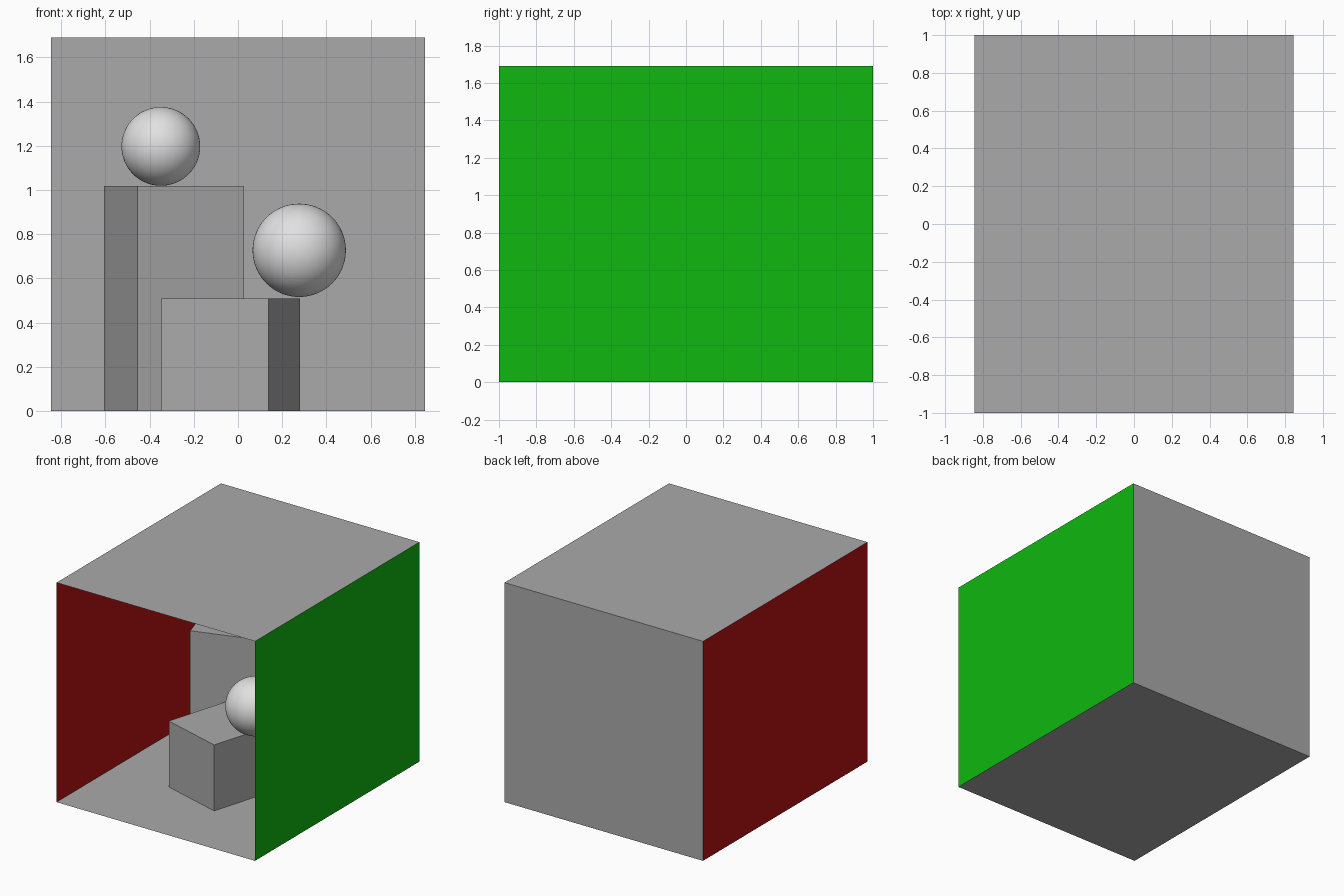
import bpy
import math

if "Cube" in bpy.data.objects:
    bpy.data.objects.remove(bpy.data.objects["Cube"])

HALF_W, HALF_D, HEIGHT = 0.845, 1.0, 1.69


def material(name, rgb):
    mat = bpy.data.materials.new(name)
    mat.diffuse_color = (*rgb, 1.0)
    mat.use_nodes = True
    mat.node_tree.nodes["Principled BSDF"].inputs["Base Color"].default_value = mat.diffuse_color
    return mat


GREY = material("wall_grey", (0.40, 0.40, 0.40))
RED = material("wall_red", (0.48, 0.005, 0.005))
GREEN = material("wall_green", (0.005, 0.48, 0.005))
WHITE = material("ball_white", (0.75, 0.75, 0.75))


def mesh_object(name, verts, faces, mat):
    mesh = bpy.data.meshes.new(name)
    mesh.from_pydata(verts, [], faces)
    mesh.materials.append(mat)
    obj = bpy.data.objects.new(name, mesh)
    bpy.context.collection.objects.link(obj)
    return obj


def block(name, near, run, skew, height):
    """Turned square block without a base; near is its front corner,
    (run, skew) the plan vector of one side."""
    x, y = near
    plan = [(x, y), (x + run, y + skew),
            (x + run - skew, y + skew + run), (x - skew, y + run)]
    verts = [(px, py, z) for z in (0, height) for px, py in plan]
    faces = [(i, (i + 1) % 4, (i + 1) % 4 + 4, i + 4) for i in range(4)]
    return mesh_object(name, verts, faces + [(4, 5, 6, 7)], GREY)


def ball(name, centre, radius):
    bpy.ops.mesh.primitive_uv_sphere_add(segments=64, ring_count=32,
                                         radius=radius, location=centre)
    obj = bpy.context.object
    obj.name = name
    obj.data.materials.append(WHITE)
    bpy.ops.object.shade_smooth()


# Room: five thin sheets facing inwards, open at the front
corners = [(x, y, z) for z in (0, HEIGHT) for y in (-HALF_D, HALF_D)
           for x in (-HALF_W, HALF_W)]
sheets = [("floor", (0, 1, 3, 2), GREY), ("ceiling", (4, 6, 7, 5), GREY),
          ("back_wall", (2, 3, 7, 6), GREY), ("left_wall", (0, 2, 6, 4), RED),
          ("right_wall", (1, 5, 7, 3), GREEN)]
for name, ids, mat in sheets:
    mesh_object(name, [corners[i] for i in ids], [(0, 1, 2, 3)], mat)

# Blocks standing on the floor
block("tall_block", (-0.454, 0.067), 0.481, 0.152, 1.017)
block("short_block", (0.139, -0.488), 0.142, 0.486, 0.508)

# Balls resting on the blocks
ball("small_ball", (-0.349, 0.384, 1.197), 0.178)
ball("large_ball", (0.277, -0.183, 0.727), 0.211)
